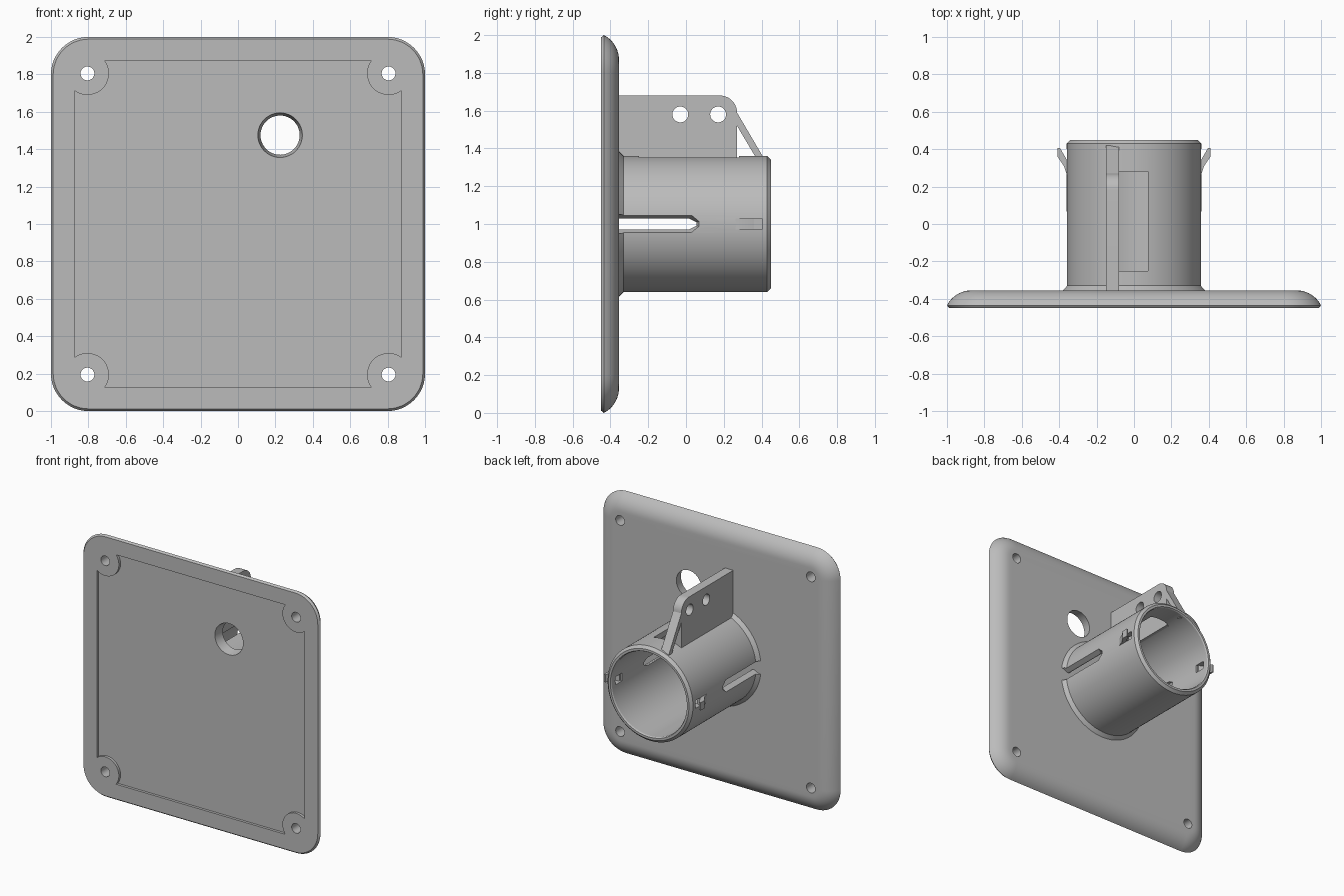
import bpy, bmesh
from math import sin, cos, pi, radians, sqrt, asin, atan2

cube = bpy.data.objects.get("Cube")
if cube:
    bpy.data.objects.remove(cube, do_unlink=True)

grey = bpy.data.materials.new("plain grey")
grey.use_nodes = True
grey.diffuse_color = (0.5, 0.5, 0.5, 1)
grey.node_tree.nodes["Principled BSDF"].inputs["Base Color"].default_value = (0.5, 0.5, 0.5, 1)

CZ = 1.0            # height of the tube axis and plate centre
BACK = -0.355       # back face of the plate
FRONT = -0.45       # front face of the plate


def loft(name, rings, closed=False):
    """Skin a row of equal-length point rings, capped or joined end to end."""
    bm = bmesh.new()
    loops = [[bm.verts.new(p) for p in ring] for ring in rings]
    pairs = list(zip(loops, loops[1:]))
    if closed:
        pairs.append((loops[-1], loops[0]))
    else:
        bm.faces.new(loops[0])
        bm.faces.new(loops[-1])
    n = len(loops[0])
    for a, b in pairs:
        for i in range(n):
            j = (i + 1) % n
            bm.faces.new((a[i], a[j], b[j], b[i]))
    bmesh.ops.recalc_face_normals(bm, faces=bm.faces)
    mesh = bpy.data.meshes.new(name)
    bm.to_mesh(mesh)
    bm.free()
    mesh.materials.append(grey)
    obj = bpy.data.objects.new(name, mesh)
    bpy.context.collection.objects.link(obj)
    return obj


def along_x(pts, x):
    return [(x, y, z) for y, z in pts]


def along_y(pts, y):
    return [(x, y, z) for x, z in pts]


def circle(u, v, r, n=48):
    return [(u + r * cos(2 * pi * i / n), v + r * sin(2 * pi * i / n)) for i in range(n)]


def cut(obj, cutters):
    for c in cutters:
        c.hide_render = True
        mod = obj.modifiers.new("cut", "BOOLEAN")
        mod.operation = "DIFFERENCE"
        mod.solver = "EXACT"
        mod.object = c
        bpy.context.view_layer.objects.active = obj
        bpy.ops.object.modifier_apply(modifier=mod.name)
        bpy.data.objects.remove(c, do_unlink=True)


def rounded_square(inset, radius=0.2, steps=12):
    r, c = radius - inset, 1 - radius
    pts = []
    for q in range(4):
        cx, cz = (c, c, -c, -c)[q - 1], (c, c, -c, -c)[q]
        cx = c if q in (0, 3) else -c
        cz = c if q in (0, 1) else -c
        for i in range(steps + 1):
            a = (q + i / steps) * pi / 2
            pts.append((cx + r * cos(a), CZ + cz + r * sin(a)))
    return pts


# Plate with a rounded back edge
rim, drop = 0.13, 0.08
R = (rim ** 2 + drop ** 2) / (2 * drop)
rings = [along_y(rounded_square(0.012), FRONT)]
for i in range(11):
    a = asin(rim / R) * (1 - i / 10)
    rings.append(along_y(rounded_square(rim - R * sin(a)), BACK - R * (1 - cos(a))))
plate = loft("plate", rings)

# Shallow front recess that leaves round bosses at the screw holes
HOLE, EDGE, BOSS = 0.805, 0.875, 0.115
d = EDGE - HOLE
s = sqrt(BOSS ** 2 - d ** 2)
a0, a1 = atan2(-s, d), atan2(d, -s) - 2 * pi
outline = []
for q in range(4):
    for i in range(21):
        a = a0 + (a1 - a0) * i / 20
        x, z = HOLE + BOSS * cos(a), HOLE + BOSS * sin(a)
        for _ in range(q):
            x, z = -z, x
        outline.append((x, z + CZ))
cutters = [loft("recess_cutter", [along_y(outline, FRONT - 0.05), along_y(outline, FRONT + 0.02)])]

# Screw holes and the tapered cable hole
for sx in (-1, 1):
    for sz in (-1, 1):
        pts = circle(sx * HOLE, CZ + sz * HOLE, 0.037, 32)
        cutters.append(loft("screw_cutter", [along_y(pts, -0.6), along_y(pts, -0.2)]))
cutters.append(loft("cable_cutter", [along_y(circle(0.225, 1.475, r), y)
                                     for r, y in ((0.123, FRONT), (0.102, -0.34))]))
cut(plate, cutters)

# Tube with a flared foot and a chamfered mouth
OUT, INN = 0.36, 0.317
profile = [(INN, -0.365), (0.385, -0.365), (0.385, BACK), (OUT, -0.33), (OUT, 0.43),
           (0.34, 0.45), (INN + 0.006, 0.45), (INN, 0.44)]
N = 96
tube = loft("tube", [[(r * cos(2 * pi * k / N), y, CZ + r * sin(2 * pi * k / N)) for r, y in profile]
                     for k in range(N)], closed=True)


# Side slots with pointed ends, wider on the outside
def slot(h, tip):
    return [(-0.4, CZ - h), (tip - 0.04, CZ - h), (tip, CZ - h * 0.3),
            (tip, CZ + h * 0.3), (tip - 0.04, CZ + h), (-0.4, CZ + h)]


def rect(u0, u1, v0, v1):
    return [(u0, v0), (u1, v0), (u1, v1), (u0, v1)]


cutters = []
for sx in (-1, 1):
    cutters.append(loft("slot_cutter", [along_x(slot(0.028, 0.055), sx * 0.2),
                                        along_x(slot(0.03, 0.055), sx * 0.325),
                                        along_x(slot(0.05, 0.07), sx * 0.365),
                                        along_x(slot(0.05, 0.07), sx * 0.45)]))
    clip_gap = rect(0.32, 0.4, CZ - 0.03, CZ + 0.03)
    cutters.append(loft("clip_gap_cutter", [along_x(clip_gap, sx * 0.25), along_x(clip_gap, sx * 0.45)]))
# Long window in the top of the tube
window = rect(-0.08, 0.075, 1.1, 1.5)
cutters.append(loft("window_cutter", [along_y(window, -0.25), along_y(window, 0.28)]))
cut(tube, cutters)

# Snap clips at the sides
hook = [(0.33, 0.25), (0.355, 0.25), (0.375, 0.31), (0.408, 0.36), (0.408, 0.405),
        (0.395, 0.405), (0.36, 0.345), (0.33, 0.33)]
parts = [plate, tube]
for side, sx in (("right", -1), ("left", 1)):
    parts.append(loft(side + "_clip", [[(sx * x, y, CZ + h) for x, y in hook] for h in (-0.03, 0.03)]))

# Upright fin with a sloping brace and two holes
arc = [(0.18 + 0.09 * cos(radians(a)), 1.59 + 0.09 * sin(radians(a))) for a in range(0, 91, 9)]
side_shape = [(-0.36, 1.3), (0.27, 1.3), (0.27, 1.52), (0.365, 1.36), (0.395, 1.3),
              (0.42, 1.3), (0.42, 1.335)] + arc + [(-0.36, 1.68)]
fin = loft("fin", [along_x(side_shape, -0.15), along_x(side_shape, -0.08)])
cut(fin, [loft("fin_hole_cutter", [along_x(circle(y, 1.58, 0.042, 32), x) for x in (-0.3, 0.1)])
          for y in (-0.03, 0.17)])
parts.append(fin)

# Smooth the curved faces, keep the edges sharp
bpy.ops.object.select_all(action="DESELECT")
for p in parts:
    p.select_set(True)
bpy.context.view_layer.objects.active = plate
bpy.ops.object.shade_smooth_by_angle(angle=radians(25))
